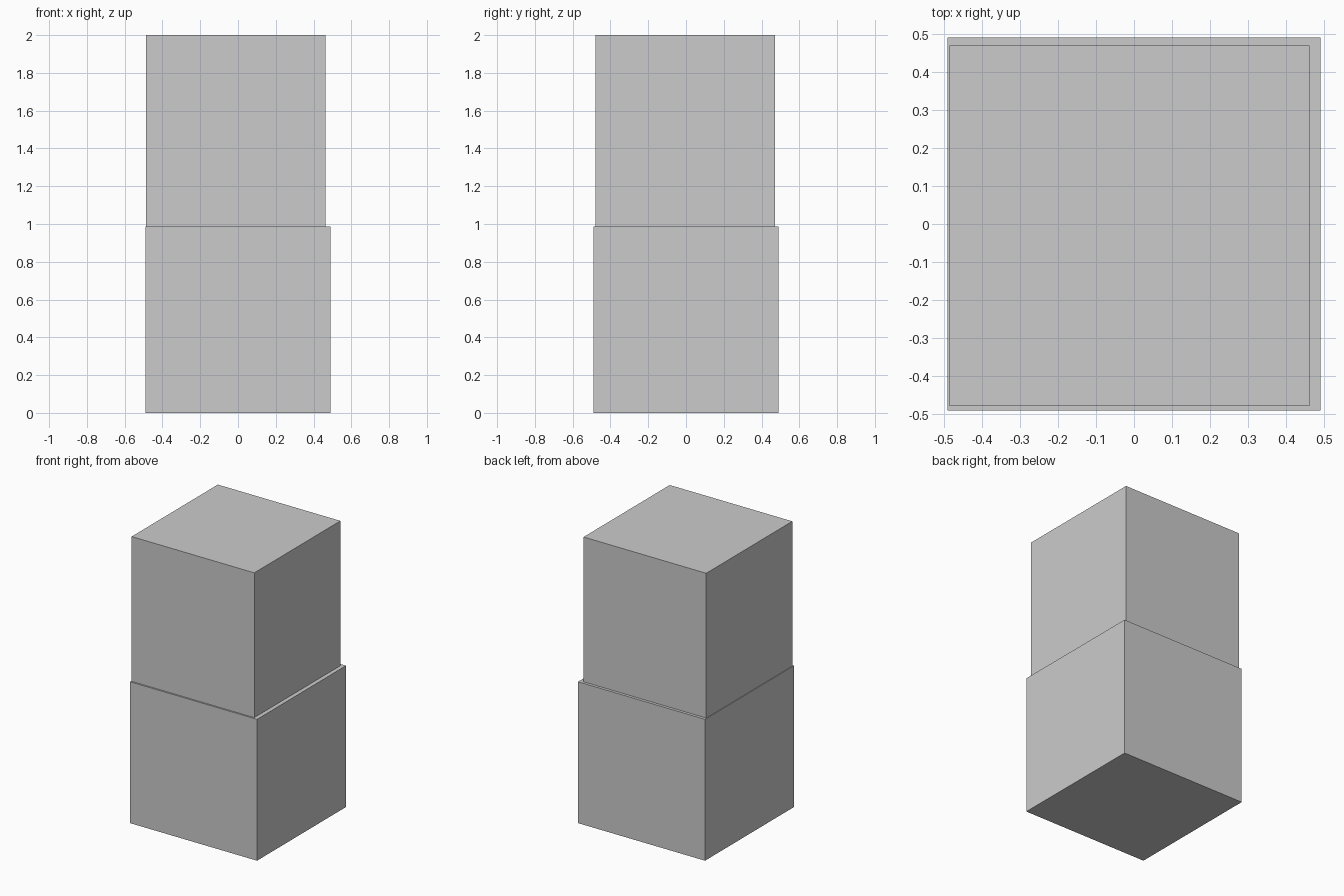
import bpy

if "Cube" in bpy.data.objects:
    bpy.data.objects.remove(bpy.data.objects["Cube"])


def block(name, lo, hi):
    """Axis-aligned box spanning two opposite corners."""
    centre = [(a + b) / 2 for a, b in zip(lo, hi)]
    bpy.ops.mesh.primitive_cube_add(size=1, location=centre)
    obj = bpy.context.object
    obj.name = name
    obj.scale = [b - a for a, b in zip(lo, hi)]
    bpy.ops.object.transform_apply(location=False, rotation=False, scale=True)
    return obj


# Wider base block, centred on the origin
block("lower_block", (-0.491, -0.491, 0), (0.491, 0.491, 0.988))

# Slightly narrower block stacked on top, shifted towards -x
block("upper_block", (-0.486, -0.48, 0.988), (0.462, 0.471, 2.0))
